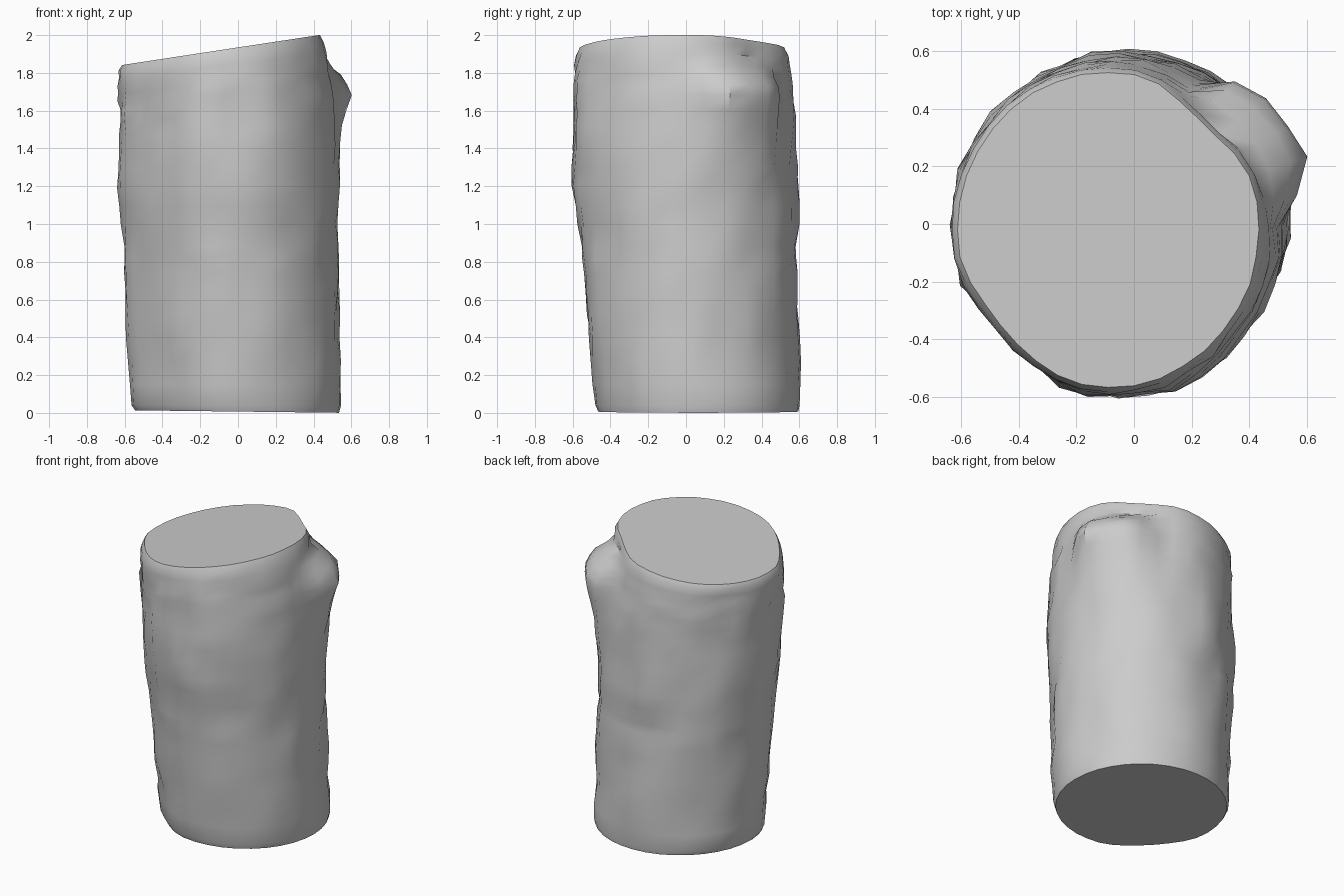
import bpy, bmesh, math, random
from mathutils import Vector, noise

if "Cube" in bpy.data.objects:
    bpy.data.objects.remove(bpy.data.objects["Cube"])

random.seed(4)
SEGS = 36
# Trunk extents by height: z, xmin, xmax, ymin, ymax
PROFILE = [
    (0.01, -.545, .535, -.465, .595), (0.05, -.57, .55, -.485, .605),
    (0.4, -.595, .545, -.525, .605), (0.7, -.605, .54, -.545, .60),
    (1.0, -.62, .535, -.575, .605), (1.2, -.635, .535, -.605, .60),
    (1.4, -.645, .53, -.61, .59), (1.6, -.645, .515, -.605, .58),
    (1.8, -.645, .485, -.60, .56), (1.89, -.64, .46, -.59, .55),
    (1.935, -.615, .435, -.57, .53)]
HEIGHTS = [.01, .04, .15, .27, .4, .52, .64, .74, .82, .88, 1.0, 1.1, 1.2, 1.3,
           1.4, 1.5, 1.58, 1.65, 1.70, 1.75, 1.80, 1.85, 1.9, 1.935]


def lerp_table(table, x):
    """Linear interpolation of the rows of a table."""
    if x <= table[0][0]:
        return table[0][1:]
    for a, b in zip(table, table[1:]):
        if x <= b[0]:
            t = (x - a[0]) / (b[0] - a[0])
            return [p + (q - p) * t for p, q in zip(a[1:], b[1:])]
    return table[-1][1:]


def bump(d, flat, edge):
    """1 inside flat, easing to 0 at edge."""
    t = min(max((edge - abs(d)) / (edge - flat), 0), 1)
    return t * t * (3 - 2 * t)


# Branch stub strength by height
STUB = [(1.12, 0), (1.4, .05), (1.55, .10), (1.7, .16), (1.76, .14),
        (1.82, .09), (1.87, 0)]


def surface_point(z, i):
    x0, x1, y0, y1 = lerp_table(PROFILE, z)
    a = 2 * math.pi * i / SEGS
    deg = (math.degrees(a) + 180) % 360 - 180
    d = Vector((math.cos(a), math.sin(a), 0))
    p = Vector(((x0 + x1) / 2 + d.x * (x1 - x0) / 2,
                (y0 + y1) / 2 + d.y * (y1 - y0) / 2, z))
    # Slanted saw cut at the top
    p.z += 0.152 * p.x * (z / 1.935) ** 5
    # Bark ridges, stretched along the trunk
    fade = min(1, z / 0.25) * (0.2 if z > 1.87 else 1)
    n = noise.noise(Vector((d.x * 6 + 9, d.y * 6, z * 2.2)))
    r = (0.022 * n + random.uniform(-0.007, 0.007) - 0.008) * fade
    # Branch stub, flattened trunk behind it, notch at the back, flat front left
    r += lerp_table(STUB, p.z)[0] * bump(deg - 31, 14, 28)
    r -= 0.04 * bump(deg - 48, 4, 30) * bump(z - 1.95, 0.05, 0.5)
    r -= 0.02 * bump(deg - 90, 10, 30) * bump(z - 0.86, 0.02, 0.08)
    r -= 0.035 * bump(deg + 137, 5, 38)
    return p + d * r


# Log trunk with branch stub
bm = bmesh.new()
rings = [[bm.verts.new(surface_point(z, i)) for i in range(SEGS)] for z in HEIGHTS]
for lo, hi in zip(rings, rings[1:]):
    for i in range(SEGS):
        j = (i + 1) % SEGS
        bm.faces.new((lo[i], lo[j], hi[j], hi[i]))
for v in rings[0]:
    v.co.z = 0.007 - 0.012 * v.co.x
for v in rings[-1]:
    v.co.z = 1.935 + 0.152 * v.co.x
caps = [bm.faces.new(rings[0][::-1]), bm.faces.new(rings[-1])]
bmesh.ops.recalc_face_normals(bm, faces=bm.faces)
mesh = bpy.data.meshes.new("log")
bm.to_mesh(mesh)
bm.free()
log = bpy.data.objects.new("log", mesh)
bpy.context.collection.objects.link(log)
bpy.context.view_layer.objects.active = log
log.select_set(True)
bpy.ops.object.shade_smooth_by_angle(angle=math.radians(40))
